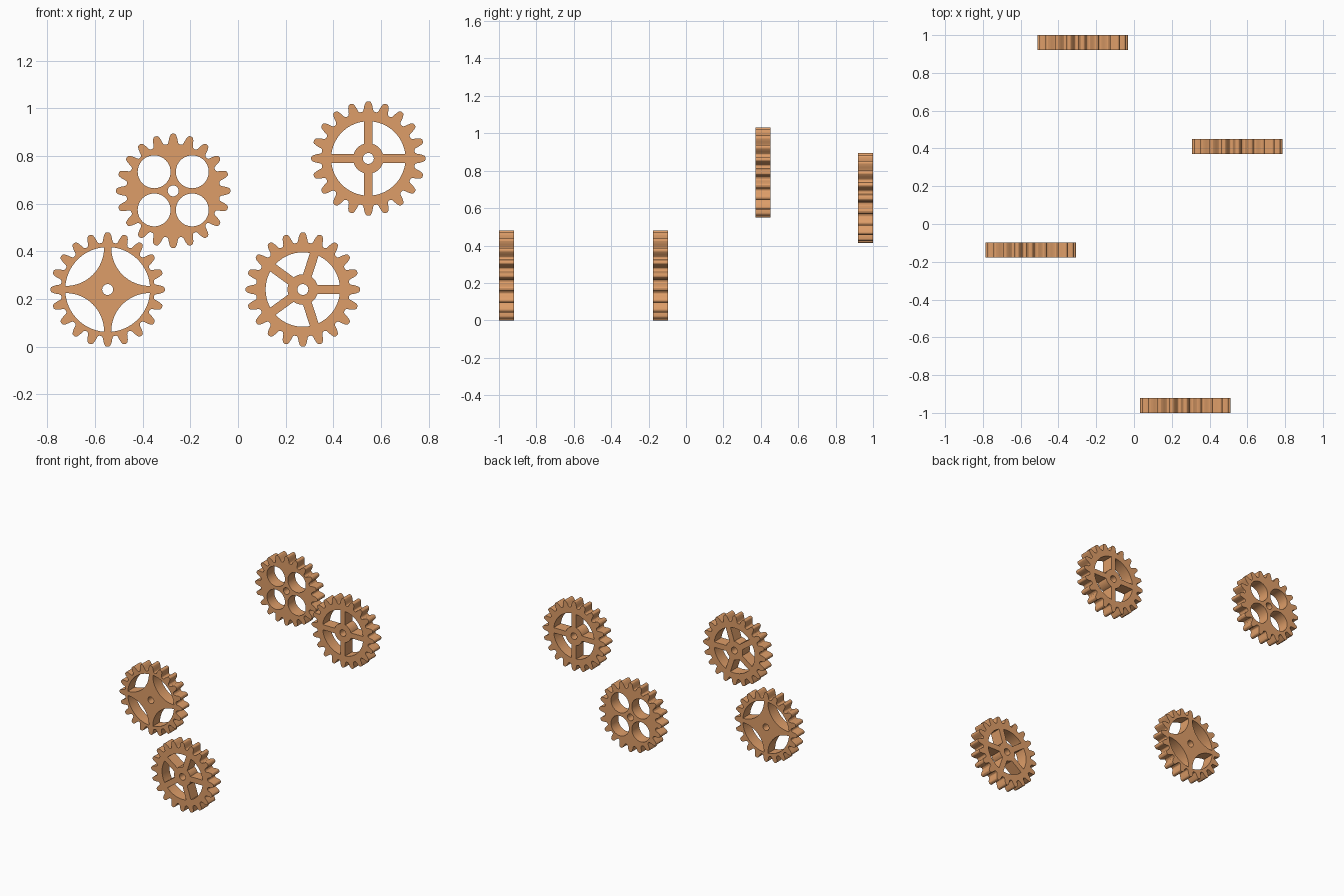
import bpy
from math import sin, cos, pi, radians, asin, acos, sqrt, atan2

if "Cube" in bpy.data.objects:
    bpy.data.objects.remove(bpy.data.objects["Cube"])

THICK, TEETH, BORE = 0.08, 20, 0.023

mat = bpy.data.materials.new("copper_orange")
mat.diffuse_color = (0.73, 0.34, 0.14, 1)
mat.use_nodes = True
mat.node_tree.nodes["Principled BSDF"].inputs["Base Color"].default_value = mat.diffuse_color


def polar(r, a):
    return (r * cos(a), r * sin(a))


def arc(r, a0, a1, n, cx=0.0, cy=0.0):
    return [(cx + r * cos(a0 + (a1 - a0) * i / n), cy + r * sin(a0 + (a1 - a0) * i / n))
            for i in range(n + 1)]


def circle(r, n=48, cx=0.0, cy=0.0):
    return arc(r, 0, 2 * pi, n, cx, cy)[:-1]


def rotated(pts, a):
    return [(x * cos(a) - y * sin(a), x * sin(a) + y * cos(a)) for x, y in pts]


def tooth_outline():
    # (distance along the tooth, half width), from root fillet to rounded tip
    flank = [(0.195, 0.0265), (0.198, 0.0225), (0.204, 0.0200), (0.216, 0.0180),
             (0.227, 0.0150), (0.235, 0.0115), (0.2385, 0.0080), (0.240, 0.0040)]
    tooth = [(d, -w) for d, w in flank] + [(d, w) for d, w in reversed(flank)]
    return [p for i in range(TEETH) for p in rotated(tooth, 2 * pi * i / TEETH)]


def spoke_windows(count, rim, hub, half):
    # windows between straight parallel-sided spokes
    step = 2 * pi / count
    ao, ai = asin(half / rim), asin(half / hub)
    win = arc(rim, ao, step - ao, 18) + arc(hub, step - ai, ai, 8)
    return [rotated(win, i * step) for i in range(count)]


def star_windows(rim, c, r):
    # lens shaped windows leaving a four-pointed star
    d = c * sqrt(2)
    h = acos((d * d + rim * rim - r * r) / (2 * d * rim))
    x, y = polar(rim, h)
    k = atan2(y, x - d)
    lens = arc(rim, -h, h, 20) + arc(r, k, 2 * pi - k, 16, d, 0)[1:-1]
    return [rotated(lens, pi / 4 + i * pi / 2) for i in range(4)]


def round_windows(offset, r):
    return [circle(r, 40, sx * offset, sy * offset) for sx in (-1, 1) for sy in (-1, 1)]


def gear(name, loc, windows):
    # flat filled outline with holes, extruded to the gear thickness
    cu = bpy.data.curves.new(name, 'CURVE')
    cu.dimensions = '2D'
    cu.fill_mode = 'BOTH'
    cu.extrude = THICK / 2
    for loop in [tooth_outline(), circle(BORE, 32)] + windows:
        sp = cu.splines.new('POLY')
        sp.points.add(len(loop) - 1)
        for p, (x, y) in zip(sp.points, loop):
            p.co = (x, y, 0, 1)
        sp.use_cyclic_u = True
    ob = bpy.data.objects.new(name, cu)
    bpy.context.collection.objects.link(ob)
    ob.location = loc
    ob.rotation_euler = (radians(90), 0, 0)
    bpy.ops.object.select_all(action='DESELECT')
    ob.select_set(True)
    bpy.context.view_layer.objects.active = ob
    bpy.ops.object.convert(target='MESH')
    ob = bpy.context.view_layer.objects.active
    ob.data.materials.clear()
    ob.data.materials.append(mat)
    bpy.ops.object.shade_smooth_by_angle(angle=radians(20))


gear("star_gear", (-0.547, -0.137, 0.24), star_windows(0.178, 0.176, 0.161))
gear("round_hole_gear", (-0.272, 0.96, 0.654), round_windows(0.08, 0.069))
gear("four_spoke_gear", (0.547, 0.411, 0.79), spoke_windows(4, 0.156, 0.064, 0.018))
gear("five_spoke_gear", (0.272, -0.96, 0.24), spoke_windows(5, 0.156, 0.064, 0.019))
